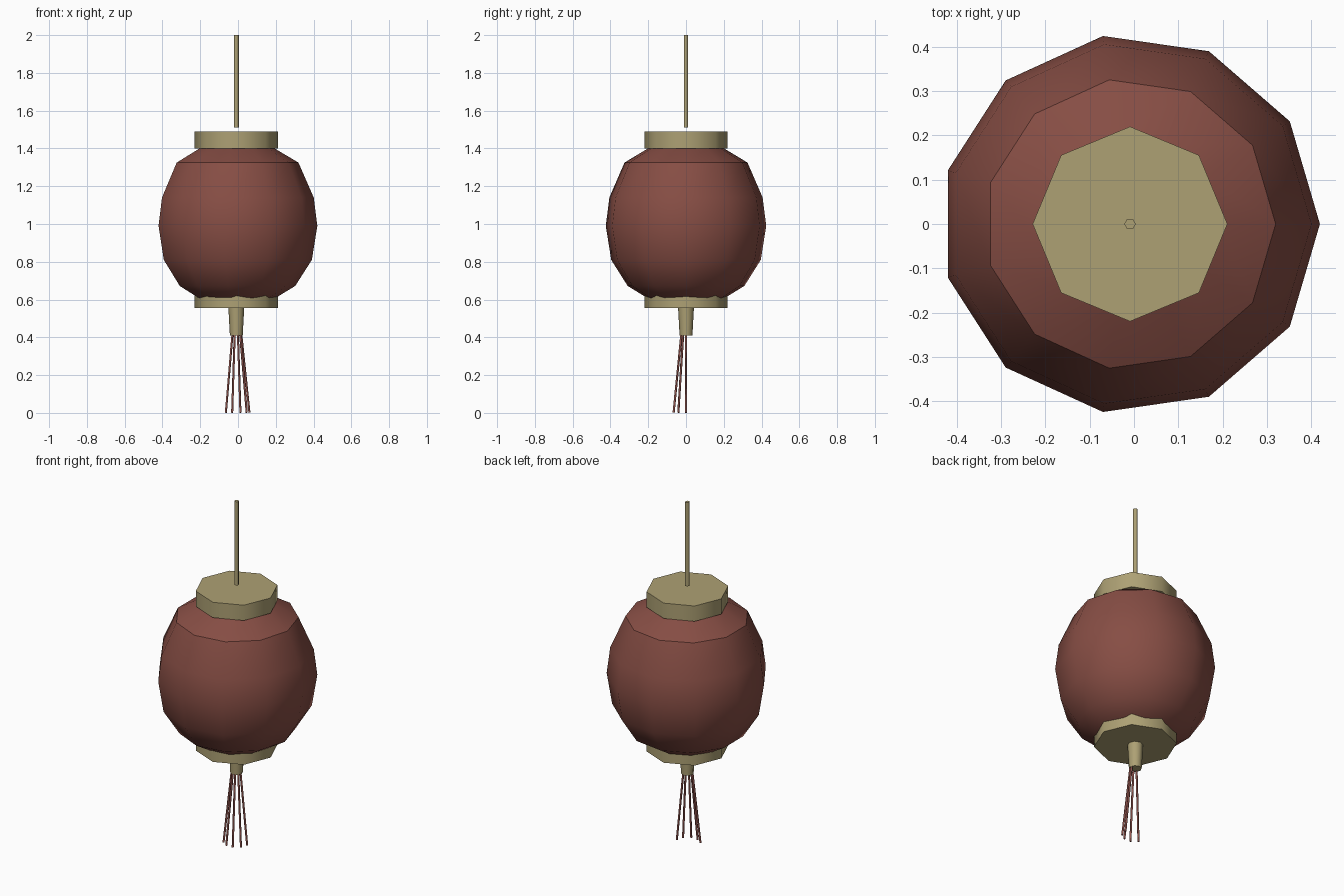
import bpy, bmesh, math
from mathutils import Vector

if "Cube" in bpy.data.objects:
    bpy.data.objects.remove(bpy.data.objects["Cube"])


def material(name, rgb):
    m = bpy.data.materials.new(name)
    m.diffuse_color = (*rgb, 1)
    m.use_nodes = True
    m.node_tree.nodes["Principled BSDF"].inputs["Base Color"].default_value = m.diffuse_color
    return m


RED = material("lantern red", (0.24, 0.075, 0.058))
GOLD = material("pale gold", (0.42, 0.355, 0.175))
PINK = material("tassel red", (0.30, 0.095, 0.08))
CX = -0.009  # lantern axis


def lathe(name, profile, sides, mat, angle):
    """Closed solid of revolution from (radius, z) points, listed bottom to top."""
    bm = bmesh.new()
    rings = []
    for r, z in profile:
        rings.append([bm.verts.new((CX + r * math.cos(math.tau * i / sides),
                                    r * math.sin(math.tau * i / sides), z))
                      for i in range(sides)])
    for a, b in zip(rings, rings[1:]):
        for i in range(sides):
            j = (i + 1) % sides
            bm.faces.new((a[i], a[j], b[j], b[i]))
    bm.faces.new(rings[0][::-1])
    bm.faces.new(rings[-1])
    return finish(name, bm, mat, angle)


def finish(name, bm, mat, angle):
    me = bpy.data.meshes.new(name)
    bm.to_mesh(me)
    bm.free()
    me.materials.append(mat)
    ob = bpy.data.objects.new(name, me)
    bpy.context.collection.objects.link(ob)
    bpy.ops.object.select_all(action='DESELECT')
    ob.select_set(True)
    bpy.context.view_layer.objects.active = ob
    bpy.ops.object.shade_smooth_by_angle(angle=math.radians(angle))
    return ob


def strand(name, start, end, radius):
    """Thin straight rod between two points."""
    start, end = Vector(start), Vector(end)
    axis = end - start
    bm = bmesh.new()
    bmesh.ops.create_cone(bm, cap_ends=True, segments=5, radius1=radius,
                          radius2=radius, depth=axis.length)
    turn = axis.to_track_quat('Z', 'Y').to_matrix()
    for v in bm.verts:
        v.co = turn @ v.co + (start + end) / 2
    return finish(name, bm, PINK, 75)


# Paper body
lathe("lantern_body", [(0.15, 0.585), (0.215, 0.613), (0.312, 0.672), (0.40, 0.81),
                       (0.429, 0.99), (0.41, 1.14), (0.329, 1.325), (0.203, 1.40),
                       (0.15, 1.42)], 11, RED, 34)

# Octagonal caps
lathe("top_cap", [(0.22, 1.40), (0.22, 1.49)], 8, GOLD, 50)
lathe("bottom_cap", [(0.22, 0.555), (0.22, 0.645)], 8, GOLD, 50)

# Hanging cord and tassel knot
lathe("hanging_cord", [(0.013, 1.51), (0.013, 2.0)], 6, GOLD, 65)
lathe("tassel_knot", [(0.034, 0.41), (0.042, 0.557)], 8, GOLD, 50)

# Tassel strands fanned around the front
for i in range(5):
    a = -math.radians(36 * i)
    c, s = math.cos(a), math.sin(a)
    strand(f"tassel_strand_{i + 1}", (CX + 0.026 * c, 0.026 * s, 0.415),
           (CX + 0.069 * c, 0.069 * s, 0.001), 0.006)
